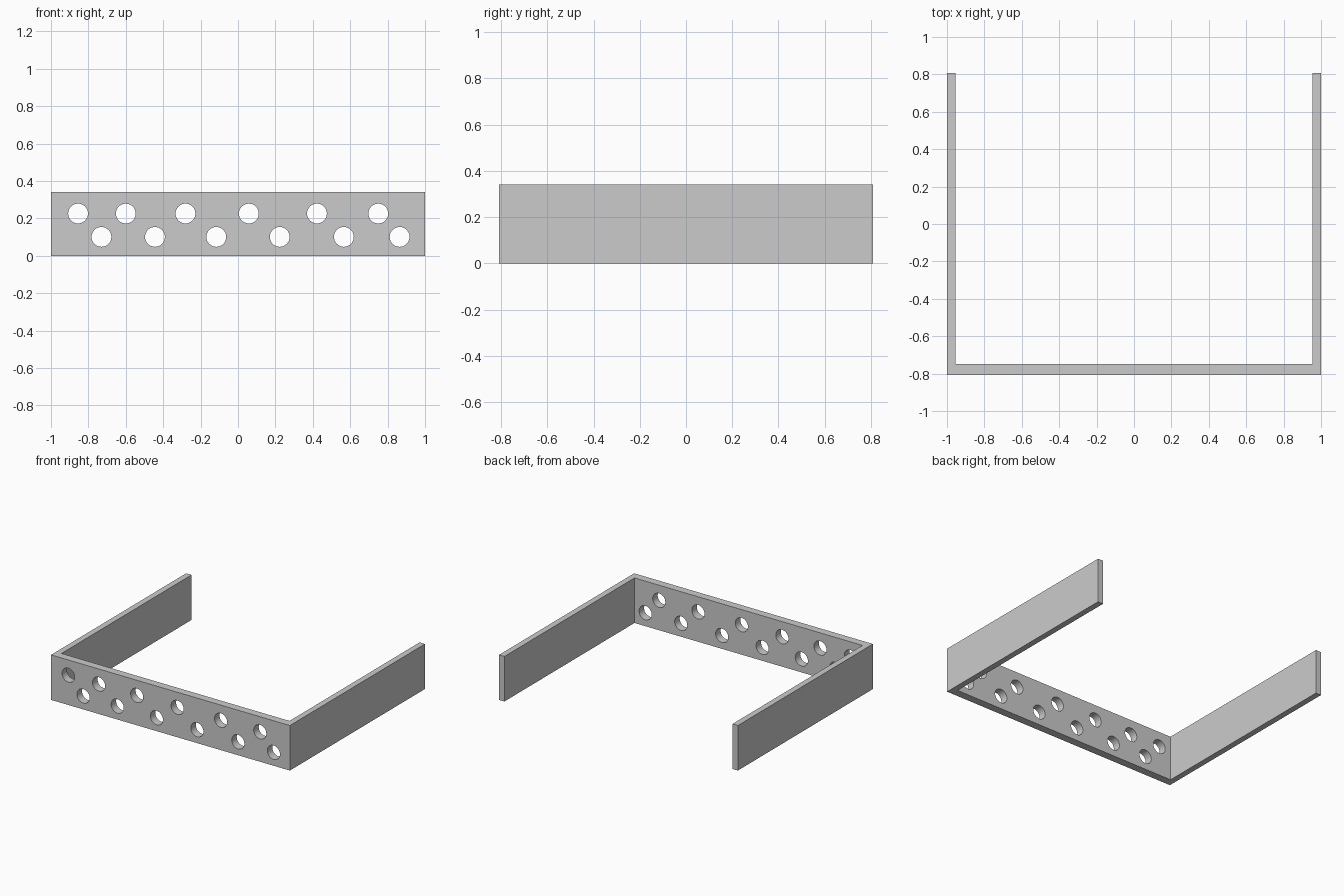
import bpy, bmesh
from math import pi
from mathutils import Matrix

if "Cube" in bpy.data.objects:
    bpy.data.objects.remove(bpy.data.objects["Cube"])

W, D, H = 1.0, 0.808, 0.341      # half width, half depth, height
FRONT_T, SIDE_T = 0.06, 0.045    # panel thicknesses
HOLE_R = 0.053


def box(name, lo, hi):
    bm = bmesh.new()
    bmesh.ops.create_cube(bm, size=1)
    for v in bm.verts:
        v.co = [(a + b) / 2 + c * (b - a) for a, b, c in zip(lo, hi, v.co)]
    return finish(name, bm)


def finish(name, bm):
    me = bpy.data.meshes.new(name)
    bm.to_mesh(me)
    bm.free()
    ob = bpy.data.objects.new(name, me)
    bpy.context.collection.objects.link(ob)
    return ob


# Side panels
y0 = -D + FRONT_T
box("left_panel", (-W, y0, 0), (-W + SIDE_T, D, H))
box("right_panel", (W - SIDE_T, y0, 0), (W, D, H))

# Front panel
front = box("front_panel", (-W, -D, 0), (W, y0, H))

# Two staggered rows of round holes
rows = {0.226: (-0.855, -0.60, -0.281, 0.058, 0.422, 0.75),
        0.101: (-0.73, -0.444, -0.116, 0.223, 0.566, 0.864)}
bm = bmesh.new()
for z, xs in rows.items():
    for x in xs:
        m = Matrix.Translation((x, -D + FRONT_T / 2, z)) @ Matrix.Rotation(pi / 2, 4, 'X')
        bmesh.ops.create_cone(bm, cap_ends=True, segments=32, radius1=HOLE_R,
                              radius2=HOLE_R, depth=FRONT_T * 1.5, matrix=m)
cutter = finish("hole_cutter", bm)
cutter.hide_render = True

bpy.context.view_layer.objects.active = front
front.select_set(True)
mod = front.modifiers.new("holes", 'BOOLEAN')
mod.operation, mod.solver, mod.object = 'DIFFERENCE', 'EXACT', cutter
bpy.ops.object.modifier_apply(modifier=mod.name)
bpy.data.objects.remove(cutter)
bpy.ops.object.shade_smooth_by_angle(angle=pi / 6)
